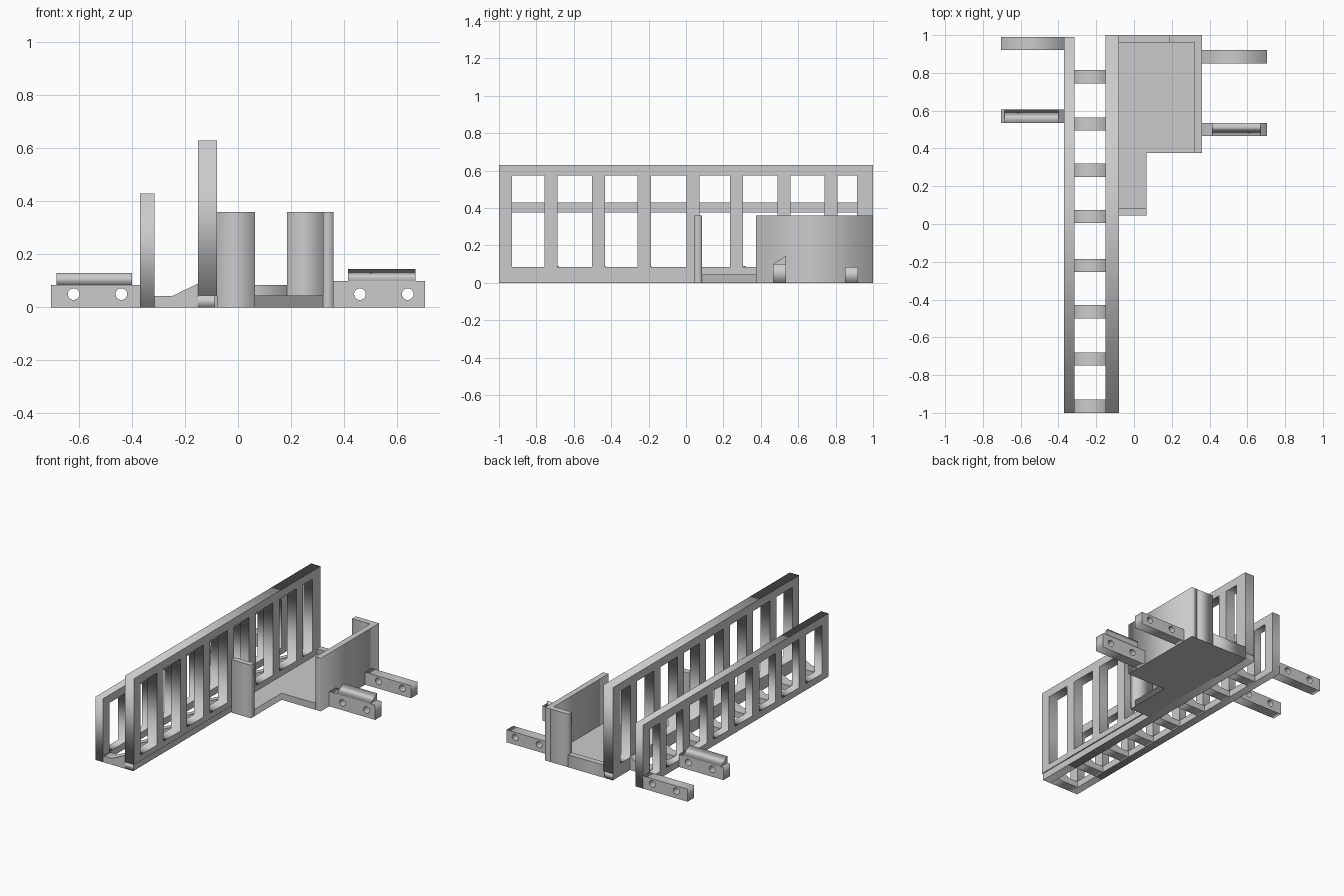
import bpy
import math
from mathutils import Matrix

cube = bpy.data.objects.get("Cube")
if cube:
    bpy.data.objects.remove(cube, do_unlink=True)

grey = bpy.data.materials.new("light grey")
grey.use_nodes = True
colour = (0.6, 0.6, 0.6, 1)
grey.diffuse_color = colour
grey.node_tree.nodes["Principled BSDF"].inputs["Base Color"].default_value = colour

# Orientation of a flat profile, by the axis it is extruded along
FRAMES = {
    "x": Matrix(((0, 0, 1), (1, 0, 0), (0, 1, 0))).to_4x4(),
    "y": Matrix(((1, 0, 0), (0, 0, -1), (0, 1, 0))).to_4x4(),
    "z": Matrix.Identity(4),
}


def rect(u0, u1, v0, v1):
    return [(u0, v0), (u1, v0), (u1, v1), (u0, v1)]


def circle(u, v, r, n=24):
    return [(u + r * math.cos(math.tau * i / n), v + r * math.sin(math.tau * i / n))
            for i in range(n)]


def extrude(name, axis, lo, hi, outline, holes=()):
    """Solid made from an outline with holes, running lo..hi along an axis."""
    curve = bpy.data.curves.new(name, "CURVE")
    curve.dimensions = "2D"
    curve.fill_mode = "BOTH"
    curve.extrude = (hi - lo) / 2
    for loop in [outline, *holes]:
        spline = curve.splines.new("POLY")
        spline.points.add(len(loop) - 1)
        for point, (u, v) in zip(spline.points, loop):
            point.co = (u, v, 0, 1)
        spline.use_cyclic_u = True
    obj = bpy.data.objects.new(name, curve)
    bpy.context.collection.objects.link(obj)
    middle = [(lo + hi) / 2 if a == axis else 0 for a in "xyz"]
    obj.matrix_world = Matrix.Translation(middle) @ FRAMES[axis]
    curve.materials.append(grey)
    bpy.ops.object.select_all(action="DESELECT")
    obj.select_set(True)
    bpy.context.view_layer.objects.active = obj
    bpy.ops.object.convert(target="MESH")
    return bpy.context.object


# Two slatted side fences with matching window openings
POSTS = [-1, -0.757, -0.503, -0.258, 0.002, 0.235, 0.488, 0.74, 0.915]
POST = 0.07


def windows(bottom, top):
    return [rect(a + POST, b, bottom, top) for a, b in zip(POSTS, POSTS[1:])]


extrude("tall_fence", "x", -0.15, -0.08, rect(-1, 1, 0.045, 0.63), windows(0.085, 0.575))
extrude("tall_fence_sill", "x", -0.15, -0.087, rect(-1, 1, 0, 0.045))
extrude("short_fence", "x", -0.37, -0.315, rect(-1, 0.99, 0, 0.43), windows(0.045, 0.375))

# Sloped rungs joining the fences
RUNG = [(-0.315, 0), (-0.15, 0), (-0.15, 0.09), (-0.25, 0.042), (-0.315, 0.042)]
for i, y in enumerate([-1, -0.75, -0.5, -0.255, 0.005, 0.25, 0.495, 0.745]):
    extrude(f"rung_{i + 1}", "y", y, y + POST, RUNG)

# Side tray: L-shaped floor and its walls
extrude("tray_floor", "z", 0, 0.045,
        [(-0.087, 0.085), (0.065, 0.085), (0.065, 0.375), (0.32, 0.375),
         (0.32, 0.96), (-0.087, 0.96)])
extrude("tray_side_wall", "z", 0, 0.36, rect(0.32, 0.36, 0.375, 1))
extrude("tray_back_wall", "z", 0, 0.36, rect(0.185, 0.32, 0.96, 1))
extrude("tray_back_sill", "z", 0, 0.085, rect(-0.08, 0.185, 0.96, 1))
extrude("tray_front_wall", "z", 0, 0.36, rect(-0.08, 0.065, 0.045, 0.085))


# Mounting arms, each drilled with two bolt holes
def arm(name, x0, x1, y, height, bolts):
    extrude(name, "y", y, y + POST, rect(x0, x1, 0, height),
            [circle(x, 0.05, 0.022) for x in bolts])


arm("left_front_arm", 0.36, 0.705, 0.465, 0.1, (0.46, 0.64))
arm("left_back_arm", 0.36, 0.705, 0.85, 0.085, (0.46, 0.64))
arm("right_front_arm", -0.705, -0.37, 0.535, 0.085, (-0.62, -0.44))
arm("right_back_arm", -0.705, -0.37, 0.92, 0.085, (-0.62, -0.44))

# Wedges on top of the front arms
extrude("left_wedge", "x", 0.415, 0.67, [(0.465, 0.1), (0.535, 0.1), (0.535, 0.145)])
extrude("right_wedge", "x", -0.685, -0.4, [(0.535, 0.085), (0.605, 0.085), (0.535, 0.13)])
